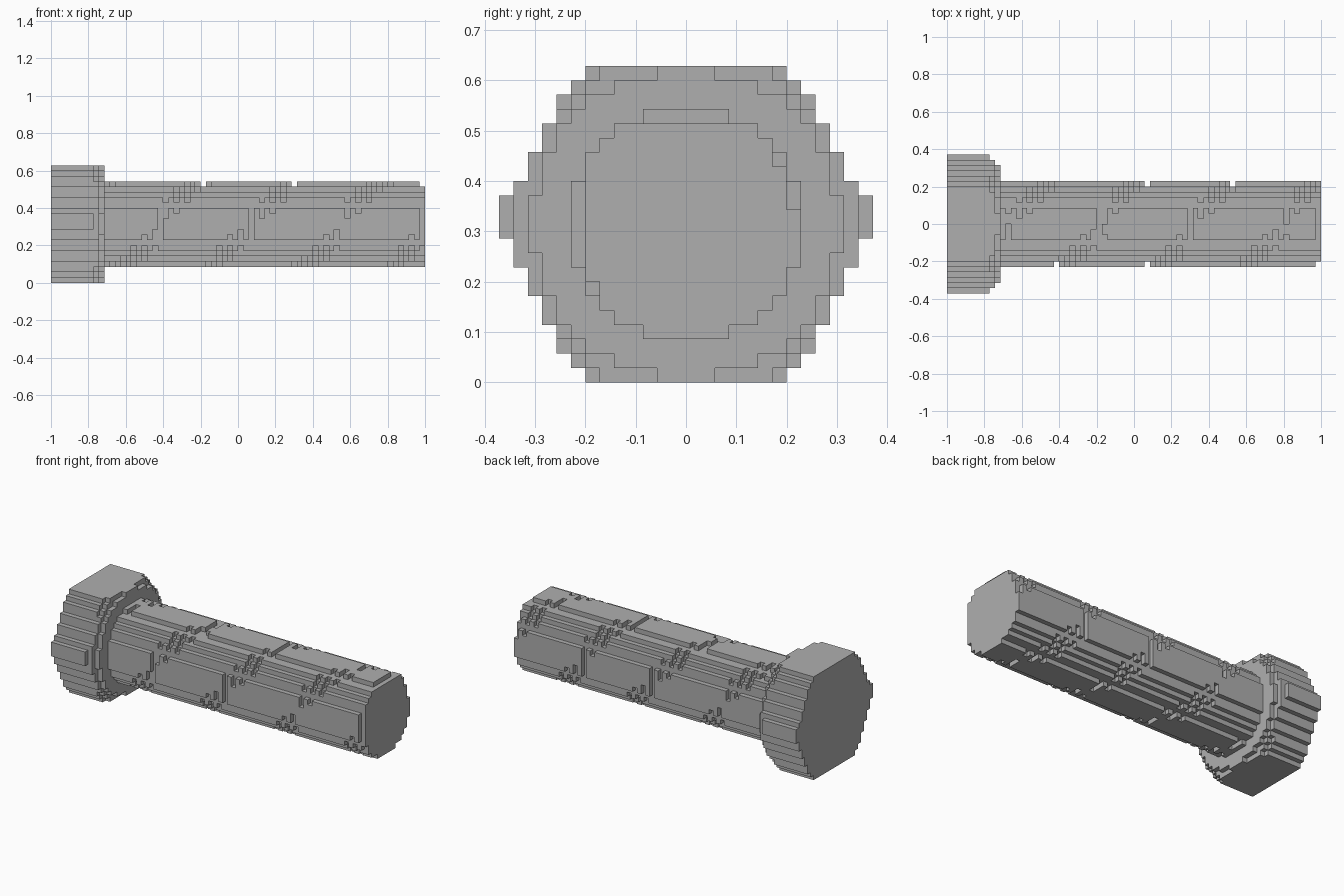
import bpy
import bmesh
from math import atan2, hypot, pi
from mathutils import Vector

cube = bpy.data.objects.get("Cube")
if cube:
    bpy.data.objects.remove(cube, do_unlink=True)

VOXEL = 2 / 70      # edge of one block
LENGTH = 70         # blocks along x
HEAD_END = 10       # slices used by the head
MID = 11            # height of the axis in blocks

steel = bpy.data.materials.new("grey_steel")
steel.use_nodes = True
steel.diffuse_color = (0.43, 0.43, 0.43, 1)
steel.node_tree.nodes["Principled BSDF"].inputs["Base Color"].default_value = (0.43, 0.43, 0.43, 1)


def block_object(name, cells):
    """Build the outer skin of a set of (x, y, z) blocks."""
    bm = bmesh.new()
    corners = {}

    def corner(p):
        if p not in corners:
            corners[p] = bm.verts.new(Vector((p[0] - LENGTH / 2, p[1], p[2] + MID)) * VOXEL)
        return corners[p]

    for cell in cells:
        for axis in range(3):
            u, v = (axis + 1) % 3, (axis + 2) % 3
            for side in (0, 1):
                neighbour = list(cell)
                neighbour[axis] += 2 * side - 1
                if tuple(neighbour) in cells:
                    continue
                quad = []
                for du, dv in ((0, 0), (1, 0), (1, 1), (0, 1)):
                    p = list(cell)
                    p[axis] += side
                    p[u] += du
                    p[v] += dv
                    quad.append(corner(tuple(p)))
                bm.faces.new(quad if side else quad[::-1])
    mesh = bpy.data.meshes.new(name)
    bm.to_mesh(mesh)
    bm.free()
    mesh.materials.append(steel)
    obj = bpy.data.objects.new(name, mesh)
    bpy.context.collection.objects.link(obj)


# Hexagonal head: half width of each row, rounded off on its last two slices
rows = [7, 8, 9, 9, 10, 10, 11, 11, 12, 12, 13, 13, 13, 12, 11, 11, 10, 10, 9, 9, 8, 7]
round_off = {8: 12, 9: 10.75}
head = set()
for x in range(HEAD_END):
    for row, half in enumerate(rows):
        for y in range(-half, half):
            z = row - MID
            if hypot(y + 0.5, z + 0.5) < round_off.get(x, 99):
                head.add((x, y, z))
block_object("bolt_head", head)


# Shaft: a block cylinder pitted along a shallow two-start helix
def is_shaft(x, y, z):
    cy, cz = y + 0.5, z + 0.5
    radius = hypot(cy, cz)
    turn = atan2(cz, -cy) / (2 * pi)
    gap = (x - 20 - 34 * turn + 8.5) % 17 - 8.5
    depth = 0.5 * max(0, 1 - abs(gap) / 3) if x % 2 else 0
    if radius > 7.95 - depth:
        return False
    # Full-width slots on the flats, and the trimmed tip
    if z == 7 and x in (28, 45, 69):
        return False
    if y == -8 and x in (20, 69):
        return False
    return not (y == 7 and x == 53)


shaft = {(x, y, z) for x in range(HEAD_END, LENGTH)
         for y in range(-8, 8) for z in range(-8, 8) if is_shaft(x, y, z)}
block_object("bolt_shaft", shaft)
